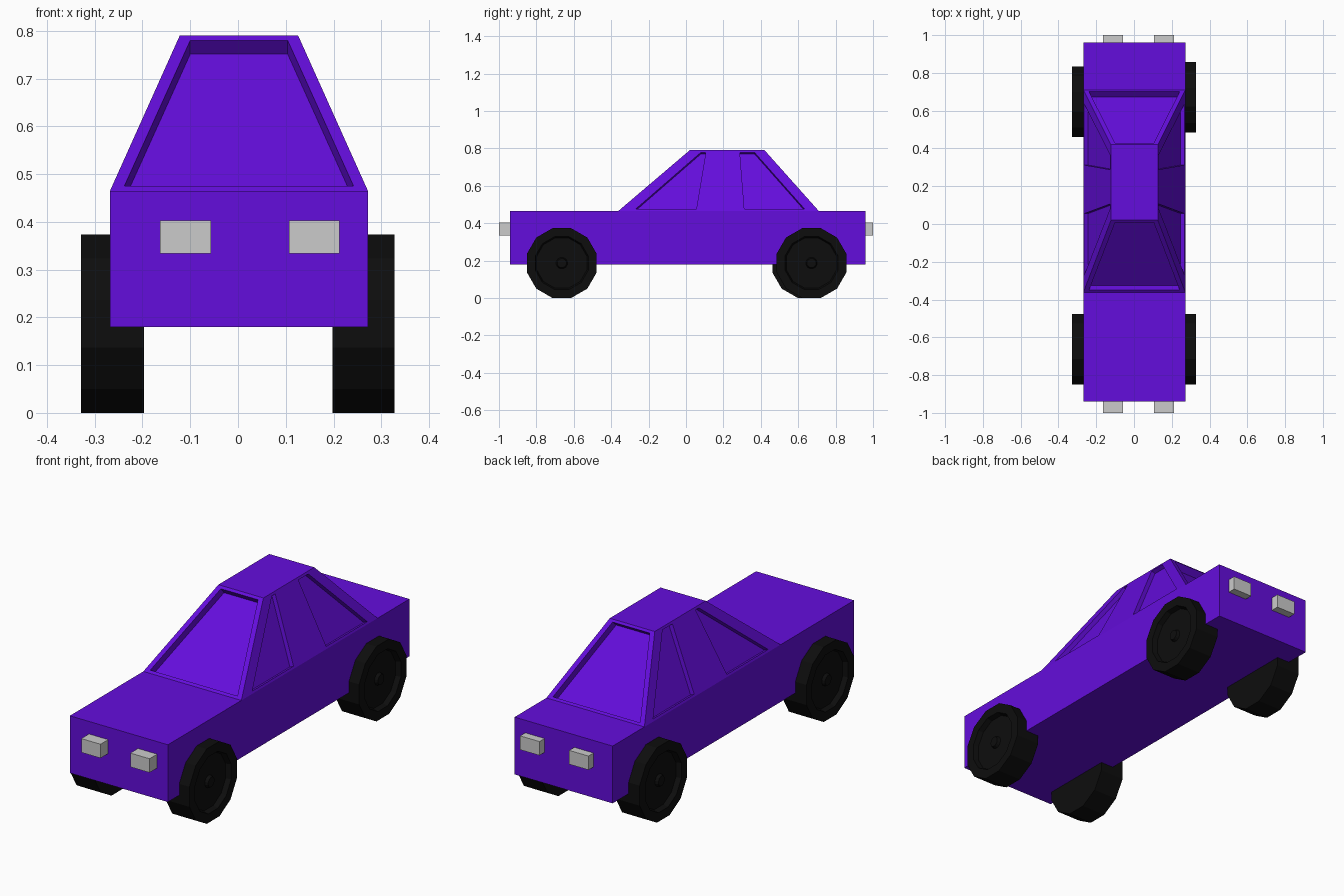
import bpy, bmesh, math
from mathutils import Vector, Matrix

if "Cube" in bpy.data.objects:
    bpy.data.objects.remove(bpy.data.objects["Cube"])


def material(name, rgb):
    m = bpy.data.materials.new(name)
    m.diffuse_color = (*rgb, 1)
    m.use_nodes = True
    m.node_tree.nodes["Principled BSDF"].inputs["Base Color"].default_value = m.diffuse_color
    return m


def finish(bm, name, mat=None):
    bmesh.ops.remove_doubles(bm, verts=bm.verts, dist=1e-5)
    bmesh.ops.recalc_face_normals(bm, faces=bm.faces)
    me = bpy.data.meshes.new(name)
    bm.to_mesh(me)
    bm.free()
    ob = bpy.data.objects.new(name, me)
    bpy.context.collection.objects.link(ob)
    if mat:
        me.materials.append(mat)
    return ob


def face(bm, pts):
    return bm.faces.new([bm.verts.new(p) for p in pts])


def window(bm, panel, hole, depth, inside):
    """Panel quad with a recessed quad window, pushed towards the inside point."""
    panel, hole = [Vector(p) for p in panel], [Vector(p) for p in hole]
    n = (panel[1] - panel[0]).cross(panel[3] - panel[0]).normalized()
    if n.dot(inside - panel[0]) < 0:
        n = -n
    pane = [p + n * depth for p in hole]
    for i in range(4):
        j = (i + 1) % 4
        face(bm, (panel[i], panel[j], hole[j], hole[i]))
        face(bm, (hole[i], hole[j], pane[j], pane[i]))
    face(bm, pane)


purple = material("purple_paint", (0.127, 0.004, 0.716))
black = material("black_rubber", (0.004, 0.004, 0.004))

# Body dimensions
CX, HW, RW = 0.002, 0.27, 0.124          # centre, half width, roof half width
YF, YB, ZB, ZD, ZR = -0.94, 0.96, 0.18, 0.465, 0.79
WF, WB, RF, RB, YM = -0.362, 0.71, 0.02, 0.42, 0.2
inside = Vector((CX, YM, 0.5))


def side_x(z):
    return HW + (RW - HW) * (z - ZD) / (ZR - ZD)


bm = bmesh.new()
# Lower shell: underside, ends, bonnet, boot
for y0, z0, y1, z1 in ((YF, ZB, YF, ZD), (YB, ZB, YB, ZD),
                       (YF, ZD, WF, ZD), (WB, ZD, YB, ZD), (YF, ZB, YB, ZB)):
    face(bm, [(CX - HW, y0, z0), (CX + HW, y0, z0), (CX + HW, y1, z1), (CX - HW, y1, z1)])
# Roof
face(bm, [(CX + RW, y, ZR) for y in (RF, YM, RB)] + [(CX - RW, y, ZR) for y in (RB, YM, RF)])
# Windscreen and rear window
for yb, yt in ((WF, RF), (WB, RB)):
    def slope(x, z):
        return (CX + x, yb + (yt - yb) * (z - ZD) / (ZR - ZD), z)
    window(bm, [slope(-HW, ZD), slope(HW, ZD), slope(RW, ZR), slope(-RW, ZR)],
           [slope(-0.24, 0.475), slope(0.24, 0.475), slope(0.102, 0.78), slope(-0.102, 0.78)],
           0.038, inside)
# Flanks and side windows
for s in (-1, 1):
    face(bm, [(CX + s * HW, y, z) for y, z in
              ((YF, ZB), (YB, ZB), (YB, ZD), (WB, ZD), (YM, ZD), (WF, ZD), (YF, ZD))])
    for panel, hole in (
            (((WF, ZD), (YM, ZD), (YM, ZR), (RF, ZR)),
             ((-0.27, 0.475), (0.055, 0.475), (0.106, 0.779), (0.08, 0.779))),
            (((WB, ZD), (YM, ZD), (YM, ZR), (RB, ZR)),
             ((0.635, 0.475), (0.312, 0.475), (0.288, 0.779), (0.366, 0.779)))):
        window(bm, *[[(CX + s * side_x(z), y, z) for y, z in q] for q in (panel, hole)],
               0.022, inside)
finish(bm, "car_body", purple)

# Headlights and tail lights
for name, y0, y1 in (("headlight", -1.0, YF + 0.03), ("tail_light", YB - 0.03, 1.0)):
    for side, x in (("left", -0.11), ("right", 0.16)):
        bm = bmesh.new()
        bmesh.ops.create_cube(bm, size=1, matrix=Matrix.Translation((x, (y0 + y1) / 2, 0.368))
                              @ Matrix.Diagonal((0.106, y1 - y0, 0.069, 1)))
        finish(bm, f"{name}_{side}")

# Wheels: twelve-sided, dished outer face with a small hub; (radius, x) profile
APO = 0.1865
R = APO / math.cos(math.pi / 12)


def wheel(name, x_in, x_out, y):
    s = 1 if x_out > x_in else -1
    rings = [(R, x_in), (R, x_out), (0.76 * R, x_out), (0.72 * R, x_out - s * 0.025),
             (0.16 * R, x_out - s * 0.025), (0.13 * R, x_out - s * 0.01)]
    bm = bmesh.new()
    loops = []
    for r, x in rings:
        loops.append([bm.verts.new((x, y + r * math.cos(a), APO + r * math.sin(a)))
                      for a in (math.radians(15 + 30 * i) for i in range(12))])
    for a, b in zip(loops, loops[1:]):
        for i in range(12):
            j = (i + 1) % 12
            bm.faces.new((a[i], a[j], b[j], b[i]))
    bm.faces.new(loops[0])
    bm.faces.new(loops[-1])
    finish(bm, name, black)


wheel("front_left_wheel", -0.197, -0.329, -0.664)
wheel("front_right_wheel", 0.198, 0.328, -0.664)
wheel("rear_left_wheel", -0.197, -0.329, 0.648)
wheel("rear_right_wheel", 0.198, 0.328, 0.671)
